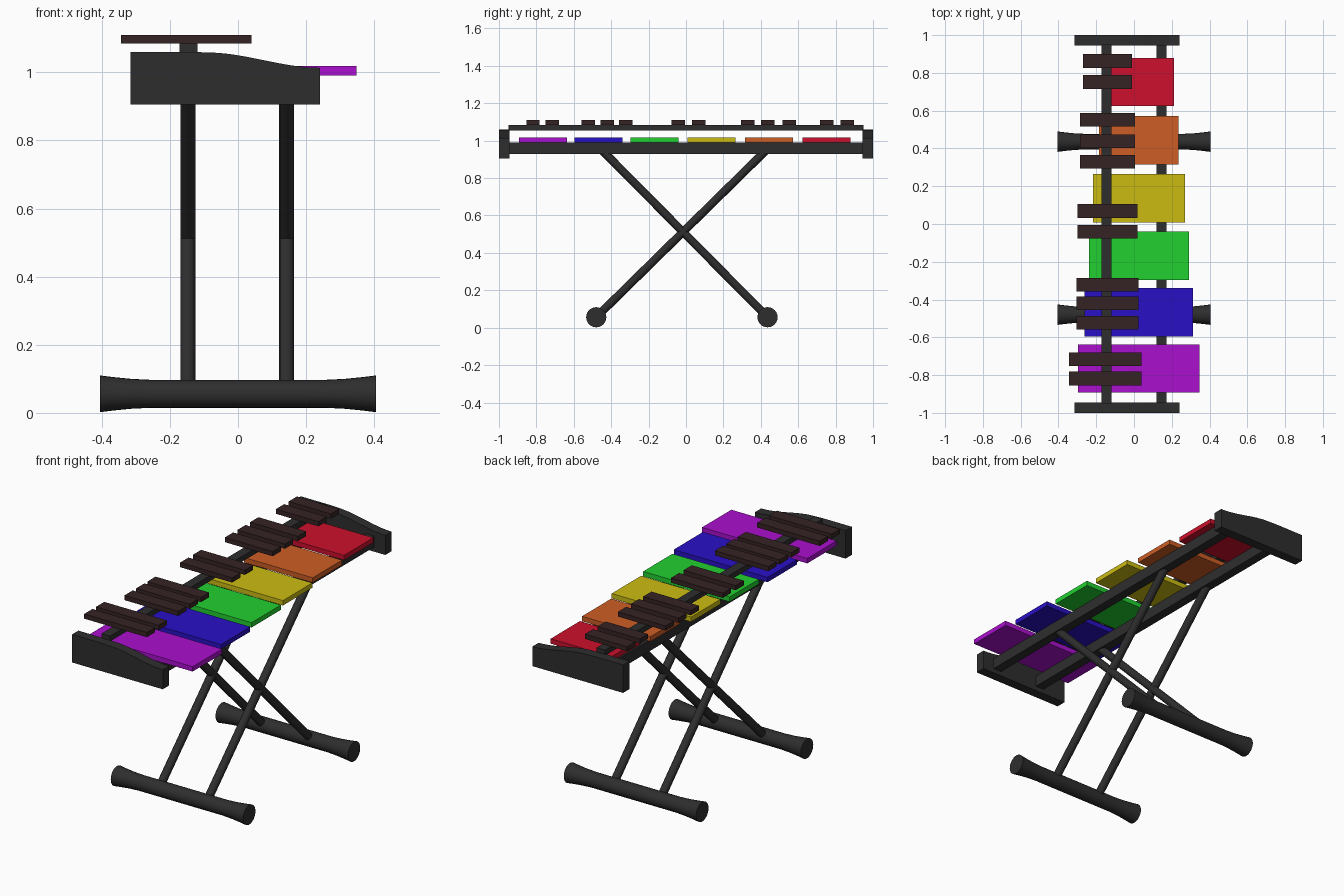
import bpy, bmesh, math
from mathutils import Vector

if "Cube" in bpy.data.objects:
    bpy.data.objects.remove(bpy.data.objects["Cube"])


def material(name, rgb):
    m = bpy.data.materials.new(name)
    m.diffuse_color = (*rgb, 1)
    m.use_nodes = True
    m.node_tree.nodes["Principled BSDF"].inputs["Base Color"].default_value = m.diffuse_color
    return m


GREY = material("charcoal", (0.027, 0.027, 0.027))
BROWN = material("dark brown", (0.036, 0.016, 0.017))


def finish(name, bm, mat):
    bmesh.ops.recalc_face_normals(bm, faces=bm.faces)
    me = bpy.data.meshes.new(name)
    bm.to_mesh(me)
    bm.free()
    me.materials.append(mat)
    ob = bpy.data.objects.new(name, me)
    bpy.context.collection.objects.link(ob)
    return ob


def smooth(ob):
    bpy.ops.object.select_all(action='DESELECT')
    bpy.context.view_layer.objects.active = ob
    ob.select_set(True)
    bpy.ops.object.shade_smooth_by_angle(angle=math.radians(40))


def box(name, x, y, z, mat):
    """Box from (min, max) ranges."""
    bm = bmesh.new()
    bmesh.ops.create_cube(bm, size=1)
    for v in bm.verts:
        v.co = [r[0] + (c + 0.5) * (r[1] - r[0]) for c, r in zip(v.co, (x, y, z))]
    return finish(name, bm, mat)


def lathe(name, rings, start, axis, mat, sides):
    """Tube of (distance, radius) rings along an axis."""
    bm = bmesh.new()
    q = Vector(axis).to_track_quat('Z', 'Y')
    loops = []
    for d, r in rings:
        loops.append([bm.verts.new(Vector(start) + q @ Vector(
            (r * math.cos(2 * math.pi * i / sides), r * math.sin(2 * math.pi * i / sides), d)))
            for i in range(sides)])
    for a, b in zip(loops, loops[1:]):
        for i in range(sides):
            j = (i + 1) % sides
            bm.faces.new((a[i], a[j], b[j], b[i]))
    bm.faces.new(loops[0])
    bm.faces.new(loops[-1])
    ob = finish(name, bm, mat)
    smooth(ob)
    return ob


# End blocks with an S-curved top
profile = [(-0.315, 0.905), (-0.315, 1.06), (-0.14, 1.06)]
for i in range(13):
    t = i / 12
    profile.append((-0.09 + 0.33 * t, 1.058 - 0.045 * (3 * t * t - 2 * t ** 3)))
profile.append((0.24, 0.905))
for side, y0 in (("front", -1.0), ("back", 0.945)):
    bm = bmesh.new()
    face = bm.faces.new([bm.verts.new((x, y0, z)) for x, z in profile])
    new = bmesh.ops.extrude_face_region(bm, geom=[face])["geom"]
    bmesh.ops.translate(bm, vec=(0, 0.055, 0),
                        verts=[g for g in new if isinstance(g, bmesh.types.BMVert)])
    finish(side + "_end_block", bm, GREY)

# Rails
for x in (-0.145, 0.145):
    box("lower_rail", (x - 0.026, x + 0.026), (-0.95, 0.95), (0.93, 0.991), GREY)
box("upper_rail", (-0.171, -0.119), (-0.95, 0.95), (1.054, 1.084), GREY)

# Coloured bars, shrinking toward the back
bars = [("purple", (0.40, 0.005, 0.62), -0.765, 0.322),
        ("blue", (0.022, 0.005, 0.56), -0.468, 0.287),
        ("green", (0.015, 0.63, 0.03), -0.168, 0.264),
        ("yellow", (0.60, 0.50, 0.006), 0.137, 0.243),
        ("orange", (0.61, 0.11, 0.018), 0.444, 0.210),
        ("red", (0.61, 0.005, 0.025), 0.752, 0.186)]
for name, rgb, y, half in bars:
    box(name + "_bar", (0.026 - half, 0.026 + half), (y - 0.128, y + 0.128),
        (0.991, 1.018), material(name, rgb))

# Upper dark bars in groups of two and three
groups = [((-0.343, 0.040), (-0.818, -0.715)),
          ((-0.304, 0.024), (-0.522, -0.420, -0.322)),
          ((-0.299, 0.019), (-0.042, 0.069)),
          ((-0.286, 0.006), (0.330, 0.438, 0.551)),
          ((-0.269, -0.010), (0.752, 0.863))]
for xs, ys in groups:
    for y in ys:
        box("upper_bar", xs, (y - 0.036, y + 0.036), (1.084, 1.11), BROWN)

# Flared feet and crossed legs
FRONT, BACK, FOOT_Z = -0.48, 0.436, 0.056
flare = [(0, 0.054), (0.04, 0.049), (0.09, 0.044), (0.15, 0.041)]
rings = flare + [(0.81 - d, r) for d, r in reversed(flare)]
for y, top in ((FRONT, 0.43), (BACK, -0.45)):
    lathe("foot", rings, (-0.405, y, FOOT_Z), (1, 0, 0), GREY, 24)
    for x in (-0.147, 0.143):
        run = Vector((0, top - y, 0.95 - FOOT_Z))
        lathe("leg", [(0, 0.022), (run.length, 0.022)], (x, y, FOOT_Z), run, GREY, 12)
